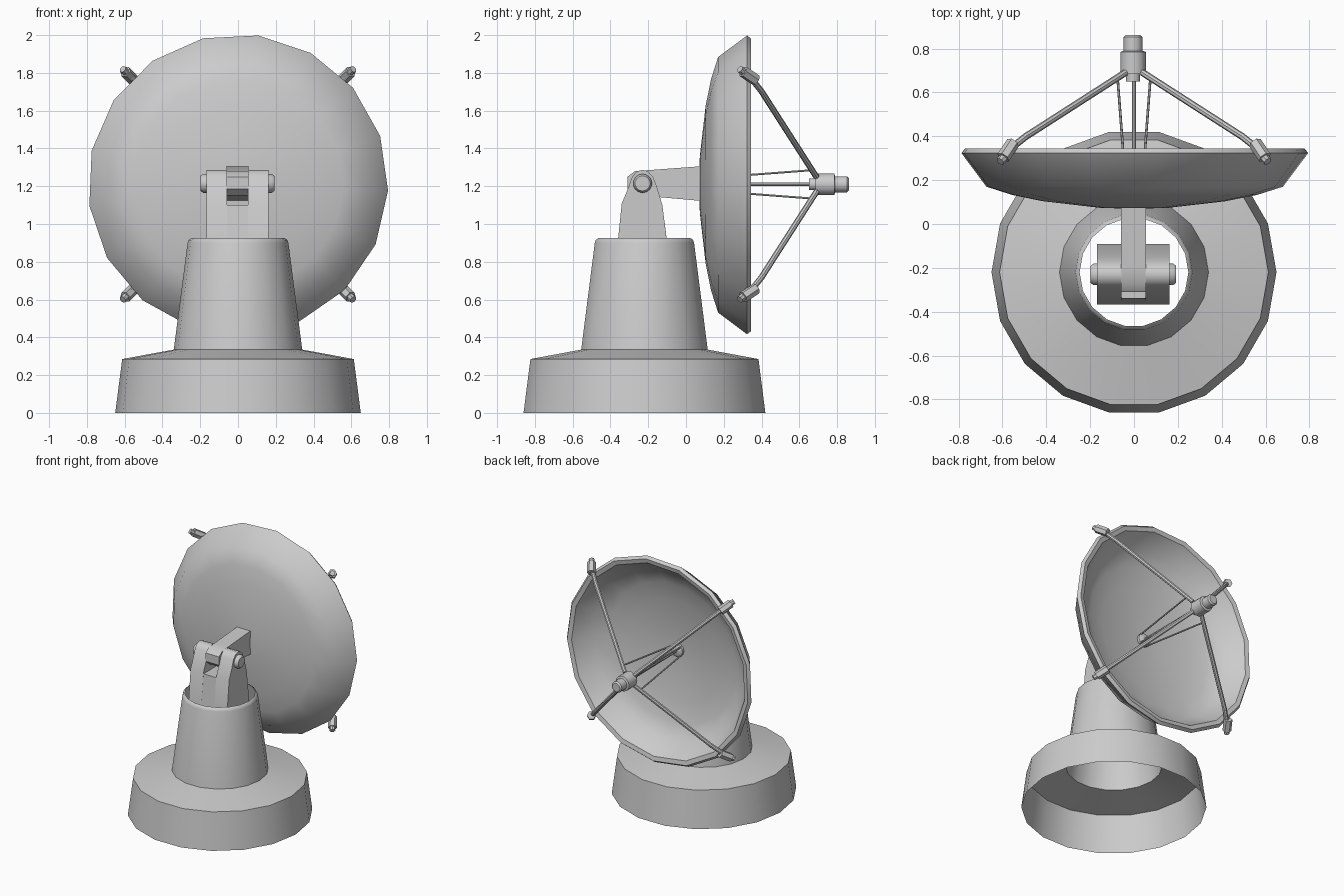
import bpy, bmesh, math
from mathutils import Vector, Matrix

if "Cube" in bpy.data.objects:
    bpy.data.objects.remove(bpy.data.objects["Cube"])

CZ = 1.21          # height of the dish axis
PIVOT_Y = -0.22    # pedestal centre


def finish(name, bm, angle=40, fix=False):
    bmesh.ops.remove_doubles(bm, verts=bm.verts, dist=1e-5)
    if fix:
        bmesh.ops.recalc_face_normals(bm, faces=bm.faces)
    me = bpy.data.meshes.new(name)
    bm.to_mesh(me)
    bm.free()
    ob = bpy.data.objects.new(name, me)
    bpy.context.collection.objects.link(ob)
    bpy.ops.object.select_all(action='DESELECT')
    ob.select_set(True)
    bpy.context.view_layer.objects.active = ob
    bpy.ops.object.shade_smooth_by_angle(angle=math.radians(angle))
    return ob


def lathe(name, profile, n, matrix, start=0.0, angle=40):
    """Revolve (radius, height) points about local z."""
    bm = bmesh.new()
    rings = []
    for r, h in profile:
        if r == 0:
            rings.append([bm.verts.new(matrix @ Vector((0, 0, h)))] * n)
        else:
            rings.append([bm.verts.new(matrix @ Vector((
                r * math.cos(start + math.tau * k / n),
                r * math.sin(start + math.tau * k / n), h))) for k in range(n)])
    for a, b in zip(rings, rings[1:]):
        for k in range(n):
            m = (k + 1) % n
            vs = list(dict.fromkeys([a[k], a[m], b[m], b[k]]))
            if len(vs) > 2:
                bm.faces.new(vs)
    return finish(name, bm, angle)


def rod(name, p, q, r, n=8):
    """Capped cylinder between two points."""
    p, q = Vector(p), Vector(q)
    d = q - p
    m = Matrix.Translation(p) @ d.to_track_quat('Z', 'Y').to_matrix().to_4x4()
    return lathe(name, [(0, 0), (r, 0), (r, d.length), (0, d.length)], n, m)


def prism(name, pts, x0, x1):
    """Extrude a (y, z) outline along x."""
    bm = bmesh.new()
    f = bm.faces.new([bm.verts.new((x0, y, z)) for y, z in pts])
    ext = bmesh.ops.extrude_face_region(bm, geom=[f])['geom']
    bmesh.ops.translate(bm, vec=(x1 - x0, 0, 0),
                        verts=[v for v in ext if isinstance(v, bmesh.types.BMVert)])
    return finish(name, bm, 35, True)


# Base and open pedestal
at_base = Matrix.Translation((0, PIVOT_Y, 0))
lathe("base", [(0.65, 0), (0.613, 0.285), (0.34, 0.335)], 18, at_base)
lathe("pedestal", [(0.34, 0.335), (0.267, 0.9), (0.262, 0.915), (0.248, 0.925)], 18, at_base, angle=50)

# Yoke: two cheeks joined by a lower block
cheek = [(-0.368, 0.84), (-0.092, 0.84), (-0.103, 0.925), (-0.125, 1.10), (-0.155, 1.2),
         (-0.175, 1.25), (-0.20, 1.278), (-0.23, 1.287), (-0.262, 1.278),
         (-0.285, 1.25), (-0.31, 1.18), (-0.34, 1.11)]
prism("yoke_left", cheek, -0.168, -0.058)
prism("yoke_right", cheek, 0.052, 0.162)
prism("yoke_block", [(-0.368, 0.84), (-0.092, 0.84), (-0.125, 1.10), (-0.34, 1.10)], -0.058, 0.052)

# Pivot pin
to_x = Matrix.Translation((-0.003, -0.23, 1.215)) @ Matrix.Rotation(math.pi / 2, 4, 'Y')
lathe("pivot_pin", [(0, -0.195), (0.04, -0.195), (0.05, -0.182), (0.05, 0.182),
                    (0.04, 0.195), (0, 0.195)], 14, to_x)

# Arm holding the dish
prism("dish_arm", [(-0.31, 1.185), (-0.27, 1.15), (-0.14, 1.142), (0.085, 1.122),
                   (0.085, 1.306), (-0.20, 1.285), (-0.27, 1.28), (-0.31, 1.25)], -0.06, 0.055)

# Dish shell: back, rim, then inside
to_y = Matrix.Translation((0, 0, CZ)) @ Matrix.Rotation(-math.pi / 2, 4, 'X')
lathe("dish", [(0, 0.07), (0.15, 0.073), (0.42, 0.104), (0.56, 0.132), (0.68, 0.17),
               (0.795, 0.323), (0.778, 0.345), (0.745, 0.338), (0.655, 0.205),
               (0.54, 0.16), (0.40, 0.127), (0.15, 0.097), (0, 0.093)],
      17, to_y, math.radians(2.4))
lathe("dish_collar", [(0.05, 0.09), (0.05, 0.115), (0.035, 0.125), (0, 0.125)], 12, to_y)

# Feed unit
fz = to_y @ Matrix.Translation((-0.004, 0, 0))
lathe("feed_horn", [(0, 0.65), (0.032, 0.65), (0.032, 0.685), (0.058, 0.685), (0.058, 0.785),
                    (0.043, 0.79), (0.043, 0.852), (0.033, 0.862), (0, 0.862)], 14, fz)
rod("feed_tube", (0, 0.1, CZ), (0, 0.66, CZ), 0.01)

# Four struts with rim clamps and thin braces
for i, (sx, sz) in enumerate([(1, 1), (-1, 1), (-1, -1), (1, -1)]):
    def P(r, y):
        return (sx * r, y, CZ + sz * r)
    rod(f"strut_tip_{i}", P(0.61, 0.285), P(0.545, 0.36), 0.02)
    rod(f"clamp_{i}", P(0.597, 0.303), P(0.552, 0.37), 0.031, 6)
    rod(f"strut_lower_{i}", P(0.555, 0.35), P(0.49, 0.402), 0.016)
    rod(f"strut_{i}", P(0.492, 0.40), P(0.04, 0.69), 0.016)
    rod(f"brace_{i}", P(0.032, 0.1), P(0.075, 0.667), 0.006, 6)
